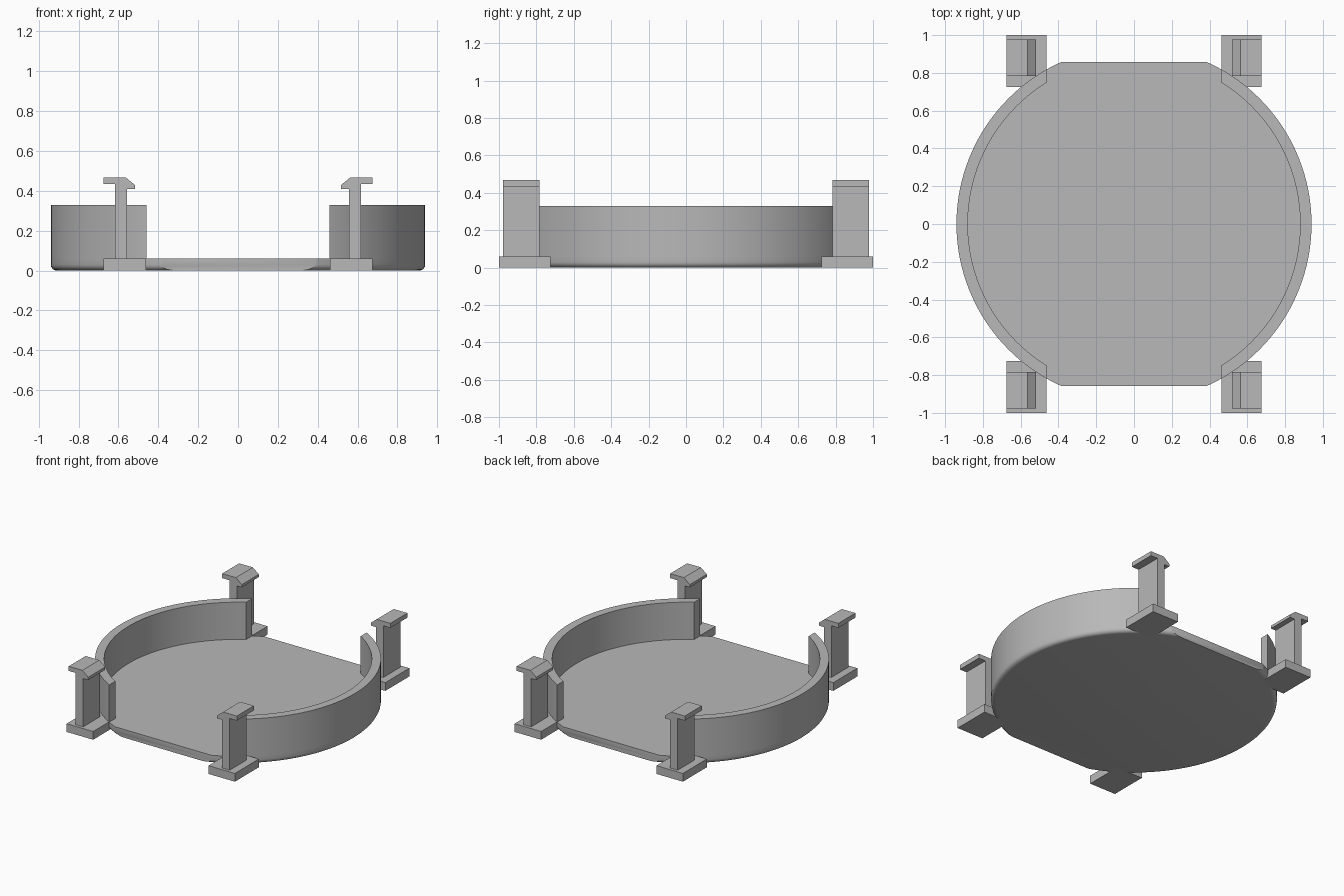
import bpy, bmesh
from math import sin, cos, pi, radians
from mathutils import Vector

cube = bpy.data.objects.get("Cube")
if cube:
    bpy.data.objects.remove(cube, do_unlink=True)

# One plain grey plastic
GREY = (0.48, 0.48, 0.48, 1)
grey = bpy.data.materials.new("plain_grey")
grey.use_nodes = True
grey.diffuse_color = GREY
for node in grey.node_tree.nodes:
    if node.type == 'BSDF_PRINCIPLED':
        node.inputs["Base Color"].default_value = GREY

RADIUS, INNER = 0.94, 0.88
FLOOR, WALL_TOP = 0.06, 0.33
FILLET = 0.03


def fill(bm):
    edges = [e for e in bm.edges if e.is_boundary]
    bmesh.ops.holes_fill(bm, edges=edges, sides=0)


def cut(bm, point, normal):
    """Remove everything beyond a plane and cap the opening."""
    geom = bm.verts[:] + bm.edges[:] + bm.faces[:]
    bmesh.ops.bisect_plane(bm, geom=geom, dist=1e-5, plane_co=point,
                           plane_no=normal, clear_outer=True)
    fill(bm)


def lathe(profile, closed, steps=128):
    """Turn an (r, z) profile around the z axis."""
    bm = bmesh.new()
    verts = [bm.verts.new((r, 0, z)) for r, z in profile]
    pairs = list(zip(verts, verts[1:]))
    if closed:
        pairs.append((verts[-1], verts[0]))
    edges = [bm.edges.new(p) for p in pairs]
    bmesh.ops.spin(bm, geom=verts + edges, cent=(0, 0, 0), axis=(0, 0, 1),
                   angle=2 * pi, steps=steps, use_duplicate=False)
    bmesh.ops.remove_doubles(bm, verts=bm.verts[:], dist=1e-4)
    if not closed:
        fill(bm)
    return bm


def extrude_y(profile, y0, y1):
    """Extrude an (x, z) profile along y."""
    bm = bmesh.new()
    face = bm.faces.new([bm.verts.new((x, y0, z)) for x, z in profile])
    new = bmesh.ops.extrude_face_region(bm, geom=[face])["geom"]
    moved = [g for g in new if isinstance(g, bmesh.types.BMVert)]
    bmesh.ops.translate(bm, verts=moved, vec=Vector((0, y1 - y0, 0)))
    return bm


def finish(name, bm, mirror=(False, False), smooth=False):
    bmesh.ops.recalc_face_normals(bm, faces=bm.faces[:])
    mesh = bpy.data.meshes.new(name)
    bm.to_mesh(mesh)
    bm.free()
    mesh.materials.append(grey)
    obj = bpy.data.objects.new(name, mesh)
    bpy.context.collection.objects.link(obj)
    if smooth:
        bpy.ops.object.select_all(action='DESELECT')
        obj.select_set(True)
        bpy.context.view_layer.objects.active = obj
        bpy.ops.object.shade_smooth_by_angle(angle=radians(30))
    if any(mirror):
        mod = obj.modifiers.new("mirror", 'MIRROR')
        mod.use_axis = (mirror[0], mirror[1], False)
        mod.use_mirror_merge = False
    return obj


# Round floor with a rounded lower rim and flat front and back
rim = []
for i in range(6):
    a = pi / 2 * i / 5
    rim.append((RADIUS - FILLET + FILLET * sin(a), FILLET - FILLET * cos(a)))
rim.append((RADIUS, FLOOR))
floor = lathe(rim, closed=False)
for side in (-1, 1):
    cut(floor, (0, side * 0.857, 0), (0, side, 0))
finish("tray_floor", floor, smooth=True)

# Curved side walls, open at front and back
wall = lathe([(INNER, FLOOR), (RADIUS, FLOOR), (RADIUS, WALL_TOP),
              (INNER, WALL_TOP)], closed=True)
cut(wall, (0.46, 0, 0), (-1, 0, 0))
finish("side_walls", wall, mirror=(True, False), smooth=True)

# Four corner feet
foot = extrude_y([(0.463, 0), (0.675, 0), (0.675, FLOOR), (0.463, FLOOR)],
                 0.725, 1.0)
finish("corner_feet", foot, mirror=(True, True))

# Four upright clips with a bevelled inner hook and an outer lip
clip = extrude_y([(0.558, FLOOR), (0.618, FLOOR), (0.618, 0.435),
                  (0.675, 0.435), (0.675, 0.468), (0.565, 0.468),
                  (0.518, 0.43), (0.518, 0.41), (0.558, 0.41)],
                 0.783, 0.978)
finish("upright_clips", clip, mirror=(True, True))
